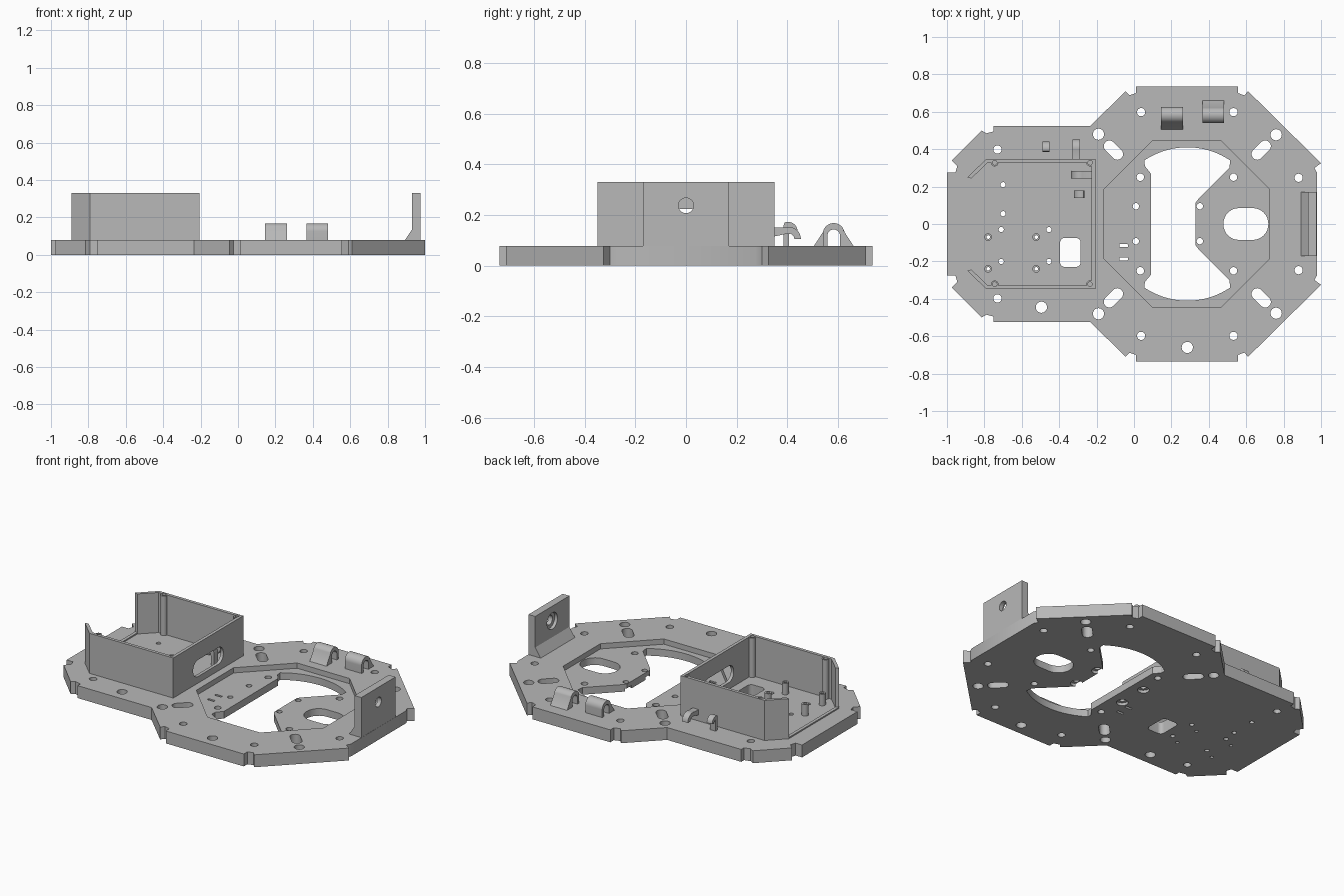
import bpy, bmesh
from math import cos, sin, pi, radians

cube = bpy.data.objects.get("Cube")
if cube:
    bpy.data.objects.remove(cube, do_unlink=True)

grey = bpy.data.materials.new("plain grey")
grey.use_nodes = True
grey.diffuse_color = (0.48, 0.48, 0.48, 1)
grey.node_tree.nodes["Principled BSDF"].inputs["Base Color"].default_value = (0.48, 0.48, 0.48, 1)

TOP, WALL_TOP, POCKET = 0.078, 0.33, 0.045


# Profile planes: a profile point (a, b) at depth c
def flat(a, b, c): return (a, b, c)
def along_x(a, b, c): return (c, a, b)
def along_y(a, b, c): return (a, c, b)


def arc(cx, cy, r, a0, a1, n):
    return [(cx + r * cos(radians(a0 + (a1 - a0) * i / n)),
             cy + r * sin(radians(a0 + (a1 - a0) * i / n))) for i in range(n + 1)]


def circle(cx, cy, r, n=24):
    return arc(cx, cy, r, 0, 360, n)[:-1]


def rounded(cx, cy, w, h, r, turn=0):
    pts = []
    for sx, sy, a in ((1, 1, 0), (-1, 1, 90), (-1, -1, 180), (1, -1, 270)):
        pts += arc(sx * (w / 2 - r), sy * (h / 2 - r), r, a, a + 90, 8)
    c, s = cos(turn), sin(turn)
    return [(cx + x * c - y * s, cy + x * s + y * c) for x, y in pts]


def mirror_y(pts):
    return pts + [(x, -y) for x, y in reversed(pts)]


def solid(name, parts):
    """One object from (profile, start, end, plane) prisms."""
    bm = bmesh.new()
    for pts, c0, c1, plane in parts:
        face = bm.faces.new([bm.verts.new(plane(a, b, c0)) for a, b in pts])
        out = bmesh.ops.extrude_face_region(bm, geom=[face])
        for v in out["geom"]:
            if isinstance(v, bmesh.types.BMVert):
                for d in range(3):
                    v.co[d] += plane(0, 0, c1 - c0)[d]
    bmesh.ops.remove_doubles(bm, verts=bm.verts, dist=0.00001)
    bmesh.ops.recalc_face_normals(bm, faces=bm.faces)
    mesh = bpy.data.meshes.new(name)
    bm.to_mesh(mesh)
    bm.free()
    mesh.materials.append(grey)
    obj = bpy.data.objects.new(name, mesh)
    bpy.context.collection.objects.link(obj)
    return obj


def activate(obj):
    bpy.ops.object.select_all(action='DESELECT')
    obj.select_set(True)
    bpy.context.view_layer.objects.active = obj


def cut(obj, parts):
    cutter = solid("cutter", parts)
    cutter.hide_render = True
    mod = obj.modifiers.new("cut", 'BOOLEAN')
    mod.operation, mod.solver, mod.object = 'DIFFERENCE', 'EXACT', cutter
    activate(obj)
    bpy.ops.object.modifier_apply(modifier=mod.name)
    bpy.data.objects.remove(cutter, do_unlink=True)


def finish(obj):
    activate(obj)
    bpy.ops.object.shade_smooth_by_angle(angle=radians(30))


# Base plate with notched corners
outline = mirror_y([
    (0.978, 0.275), (0.965, 0.3), (1.0, 0.325), (0.61, 0.71), (0.59, 0.688), (0.555, 0.7),
    (0.555, 0.735), (0.012, 0.735), (0.012, 0.7), (-0.025, 0.688), (-0.045, 0.71),
    (-0.235, 0.523), (-0.75, 0.523), (-0.75, 0.495), (-0.79, 0.485), (-0.815, 0.5),
    (-0.975, 0.34), (-0.945, 0.31), (-0.955, 0.275), (-1.0, 0.275)])
plate = solid("base_plate", [(outline, 0, TOP, flat)])

# Octagonal pocket on top and counterbores underneath
octagon = mirror_y([(0.725, 0.185), (0.465, 0.445), (0.1, 0.445), (-0.16, 0.185)])
inner_screws = [(x, y) for x in (0.01, 0.352) for y in (0.095, -0.092)]
cut(plate, [(octagon, POCKET, 0.2, flat)] +
    [(circle(x, y, 0.034), -0.1, 0.018, flat) for x, y in inner_screws])

# Through holes
opening = (arc(0.285, 0, 0.41, 56, 124, 28) + [(0.058, 0.31), (0.09, 0.27), (0.092, -0.27), (0.058, -0.31)]
           + arc(0.285, 0, 0.41, 236, 304, 28)
           + [(0.51, -0.3), (0.345, -0.135), (0.33, -0.115), (0.33, 0.115), (0.345, 0.135), (0.51, 0.3)])
holes = [opening, rounded(0.598, 0, 0.24, 0.17, 0.083), rounded(-0.34, -0.152, 0.11, 0.155, 0.025)]
for side in (1, -1):
    for x, y, r in ((-0.73, 0.398, 0.022), (-0.19, 0.48, 0.03), (0.038, 0.598, 0.022),
                    (0.532, 0.598, 0.022), (0.76, 0.477, 0.03), (0.88, 0.247, 0.022),
                    (0.034, 0.25, 0.02), (0.532, 0.25, 0.02)):
        holes.append(circle(x, side * y, r))
    for x in (-0.11, 0.68):
        holes.append(rounded(x, side * 0.395, 0.12, 0.06, 0.029,
                             side * (pi / 4 if x > 0 else -pi / 4)))
holes += [circle(0.285, -0.66, 0.03), circle(-0.495, -0.445, 0.03)]
holes += [circle(x, y, 0.017) for x, y in inner_screws]
holes += [circle(x, y, 0.014, 16) for x, y in ((-0.7, 0.21), (-0.7, 0.055), (-0.71, -0.03),
                                              (-0.455, -0.03), (-0.71, -0.2), (-0.455, -0.2))]
holes += [rounded(-0.055, y, 0.045, 0.015, 0.003) for y in (-0.115, -0.187)]
standoffs = [(x, y) for x in (-0.78, -0.523) for y in (-0.07, -0.24)]
holes += [circle(x, y, 0.01, 16) for x, y in standoffs]
cut(plate, [(h, -0.1, 0.2, flat) for h in holes])
finish(plate)

# Open-ended box wall with cable slot and screw holes
corners = [(x, y) for x in (-0.745, -0.235) for y in (0.328, -0.322)]
screw_cuts = [(circle(x, y, 0.012, 16), 0.2, 0.4, flat) for x, y in corners]
outer = mirror_y([(-0.89, 0.25), (-0.79, 0.348), (-0.207, 0.348)])
inner = mirror_y([(-0.87, 0.243), (-0.782, 0.328), (-0.227, 0.328)])
wall = solid("box_wall", [(outer + inner[::-1], TOP - 0.005, WALL_TOP, flat)])
cut(wall, screw_cuts + [(rounded(0, 0.172, 0.3, 0.105, 0.05), -0.3, -0.15, along_x)])
finish(wall)
sill = [(-0.89, -0.25), (-0.87, -0.25), (-0.87, 0.25), (-0.89, 0.25)]
solid("box_sill", [(sill, TOP - 0.005, TOP + 0.008, flat)])

# Screw columns in the box corners
columns = solid("screw_columns", [(circle(x, y, 0.02), TOP - 0.005, WALL_TOP - 0.004, flat)
                                  for x, y in corners])
cut(columns, screw_cuts)
finish(columns)

# Standoffs inside the box
posts = solid("standoffs", [(circle(x, y, 0.02), TOP - 0.005, 0.15, flat) for x, y in standoffs])
cut(posts, [(circle(x, y, 0.01, 16), 0, 0.3, flat) for x, y in standoffs])
finish(posts)

# End bracket with gusset foot and counterbored hole
bracket = solid("end_bracket", [([(0.892, TOP - 0.005), (0.892, TOP), (0.93, 0.135), (0.93, WALL_TOP),
                                  (0.977, WALL_TOP), (0.977, TOP - 0.005)], -0.17, 0.17, along_y)])
cut(bracket, [(circle(0, 0.237, 0.052), 0.9, 0.95, along_x)])
cut(bracket, [(circle(0, 0.237, 0.03), 0.9, 1.1, along_x)])
finish(bracket)

# Cable clips: an arch with a sloped foot on one side
low = TOP - 0.005
for name, x, side in (("front_cable_clip", 0.145, -1), ("rear_cable_clip", 0.365, 1)):
    arch = ([(0.078, low), (0.078, TOP), (0.039, 0.138)] + arc(0, 0.125, 0.043, 30, 180, 18)
            + [(-0.043, low), (-0.025, low)] + arc(0, 0.118, 0.025, 180, 0, 14) + [(0.025, low)])
    finish(solid(name, [([(0.5825 + side * a, b) for a, b in arch], x, x + 0.117, along_x)]))

# Cable hooks: an arm from the wall and a curled post, outside and inside the box
arm = ([(-0.005, 0.115), (-0.005, 0.15)] + arc(0.055, 0.105, 0.048, 110, 0, 10)
       + arc(0.055, 0.105, 0.022, 0, 100, 8))
post = ([(0.035, low), (0.035, 0.16)] + arc(0.052, 0.135, 0.038, 110, 0, 10)
        + arc(0.052, 0.135, 0.018, 0, 70, 6) + [(0.055, low)])
finish(solid("outer_hooks", [([(0.35 + a, b) for a, b in arm], -0.33, -0.29, along_x),
                             ([(0.35 + a, b) for a, b in post], -0.49, -0.452, along_x)]))
finish(solid("inner_hooks", [([(-0.23 - a, b) for a, b in arm], 0.243, 0.283, along_y),
                             ([(-0.23 - a, b) for a, b in post], 0.14, 0.18, along_y)]))
